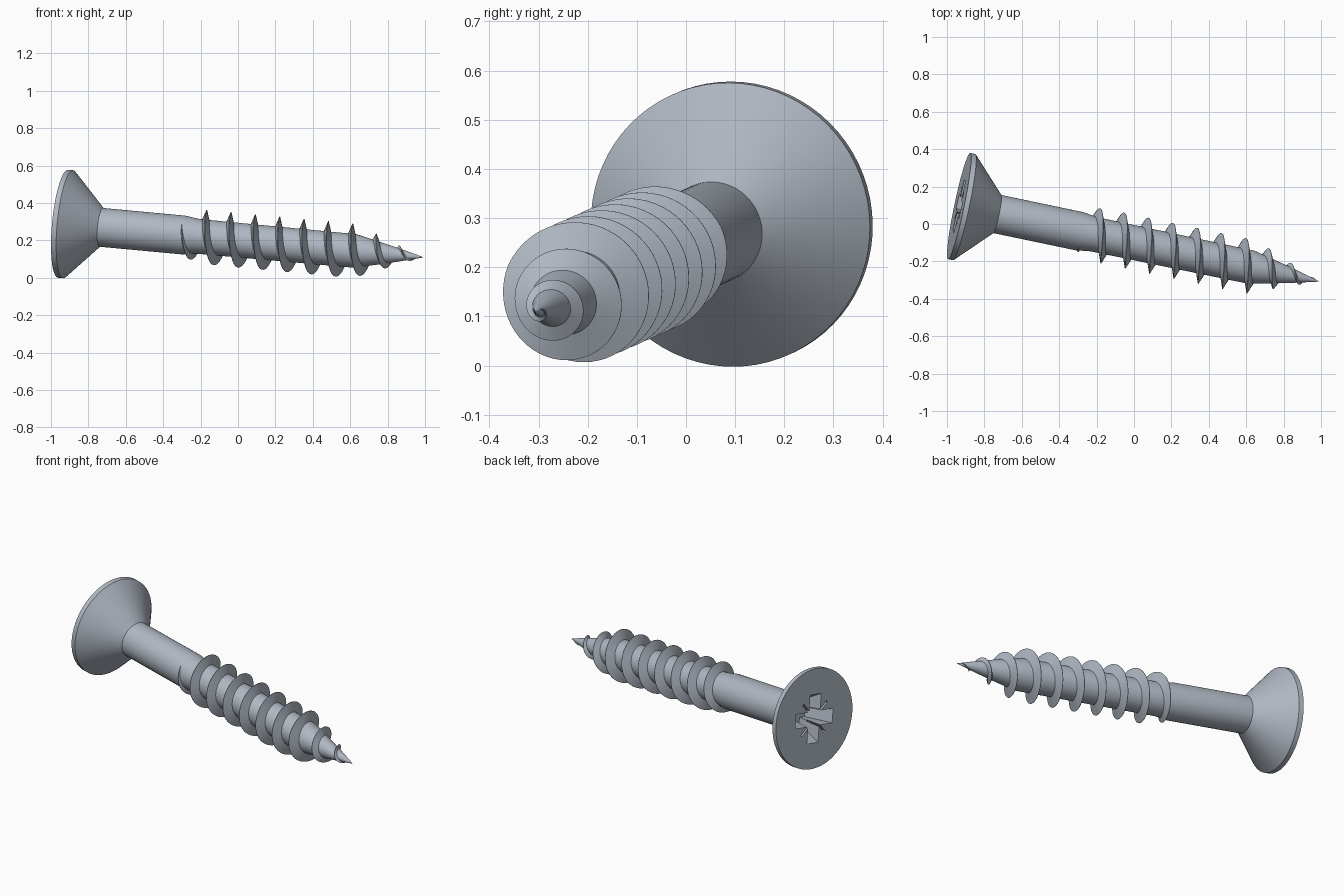
import bpy, bmesh
from math import sin, cos, pi, radians
from mathutils import Matrix, Vector

if "Cube" in bpy.data.objects:
    bpy.data.objects.remove(bpy.data.objects["Cube"])

steel = bpy.data.materials.new("steel grey")
steel.use_nodes = True
steel.diffuse_color = (0.43, 0.475, 0.54, 1)
steel.node_tree.nodes["Principled BSDF"].inputs["Base Color"].default_value = steel.diffuse_color

# Placement: local z runs from the head face to the tip
axis = Vector((1.925, -0.403, -0.179)).normalized()
side = Vector((0, 0, 1)).cross(axis).normalized()
up = axis.cross(side)
place = Matrix.Translation((-0.935, 0.096, 0.289)) @ Matrix((side, up, axis)).transposed().to_4x4()


def finish(bm, name):
    bmesh.ops.recalc_face_normals(bm, faces=bm.faces)
    me = bpy.data.meshes.new(name)
    bm.to_mesh(me)
    bm.free()
    me.materials.append(steel)
    ob = bpy.data.objects.new(name, me)
    bpy.context.collection.objects.link(ob)
    ob.matrix_world = place
    return ob


def skin(bm, rings, closed=True):
    """Bridge successive rings of points and cap both ends."""
    loops = [[bm.verts.new(p) for p in ring] for ring in rings]
    n = len(loops[0])
    for a, b in zip(loops, loops[1:]):
        for i in range(n):
            j = (i + 1) % n
            bm.faces.new((a[i], a[j], b[j], b[i]))
    bm.faces.new(loops[0])
    bm.faces.new(loops[-1])


def circle(r, z, n=72):
    return [(r * cos(2 * pi * i / n), r * sin(2 * pi * i / n), z) for i in range(n)]


def smooth(ob):
    bpy.ops.object.select_all(action='DESELECT')
    ob.select_set(True)
    bpy.context.view_layer.objects.active = ob
    bpy.ops.object.shade_smooth_by_angle(angle=radians(30))


# Countersunk head, shank and pointed core as one lathed body
profile = [(0.29, 0), (0.29, 0.028), (0.104, 0.21), (0.104, 0.66), (0.093, 0.74),
           (0.09, 1.6), (0.066, 1.71), (0.036, 1.84), (0.001, 1.975)]
bm = bmesh.new()
skin(bm, [circle(r, z) for r, z in profile])
body = finish(bm, "screw_body")


# Cross recess cutter: four tapered arms, four thin ribs at 45 degrees
def tapered_block(bm, angle, length, half, depth, taper):
    turn = Matrix.Rotation(angle, 3, 'Z')
    rings = []
    for z, k in ((-0.02, 1.0), (depth, taper)):
        x, y = length * k, half * (1 + k) / 2
        rings.append([turn @ Vector(p) for p in ((-x, -y, z), (x, -y, z), (x, y, z), (-x, y, z))])
    skin(bm, rings)


def cut(ob, angle, length, half, depth, taper):
    bm = bmesh.new()
    tapered_block(bm, angle, length, half, depth, taper)
    cutter = finish(bm, "recess_cutter")
    cutter.hide_render = True
    mod = ob.modifiers.new("recess", 'BOOLEAN')
    mod.operation, mod.solver, mod.object = 'DIFFERENCE', 'EXACT', cutter
    bpy.context.view_layer.objects.active = ob
    bpy.ops.object.modifier_apply(modifier=mod.name)
    bpy.data.objects.remove(cutter)


turn = radians(10)
for k in range(2):
    cut(body, turn + k * pi / 2, 0.15, 0.043, 0.15, 0.45)
for k in range(2):
    cut(body, turn + pi / 4 + k * pi / 2, 0.14, 0.006, 0.1, 0.45)
smooth(body)


# Thread: a right-handed helical ridge with a sharp crest
def core_radius(t):
    for (r0, z0), (r1, z1) in zip(profile, profile[1:]):
        if z0 <= t <= z1 and z1 > z0:
            return r0 + (r1 - r0) * (t - z0) / (z1 - z0)
    return 0.001


PITCH, PHASE, START, END = 0.1335, 0.741, 0.65, 1.95
steps = 560
rings = []
for i in range(steps + 1):
    t = START + (END - START) * i / steps
    a = 2 * pi * (t - PHASE) / PITCH
    crest = min(0.1 + 0.46 * (t - START), 0.146, 0.146 - 0.39 * (t - 1.6))
    root = max(core_radius(t) - 0.012, 0.0005)
    crest = max(crest, root + 0.002)
    width = 0.024 * min(1, (crest - root) / 0.05)
    rings.append([(r * cos(a), r * sin(a), t + dz)
                  for r, dz in ((root, -width), (crest, -0.001), (crest, 0.001), (root, width))])
bm = bmesh.new()
skin(bm, rings)
smooth(finish(bm, "thread"))
